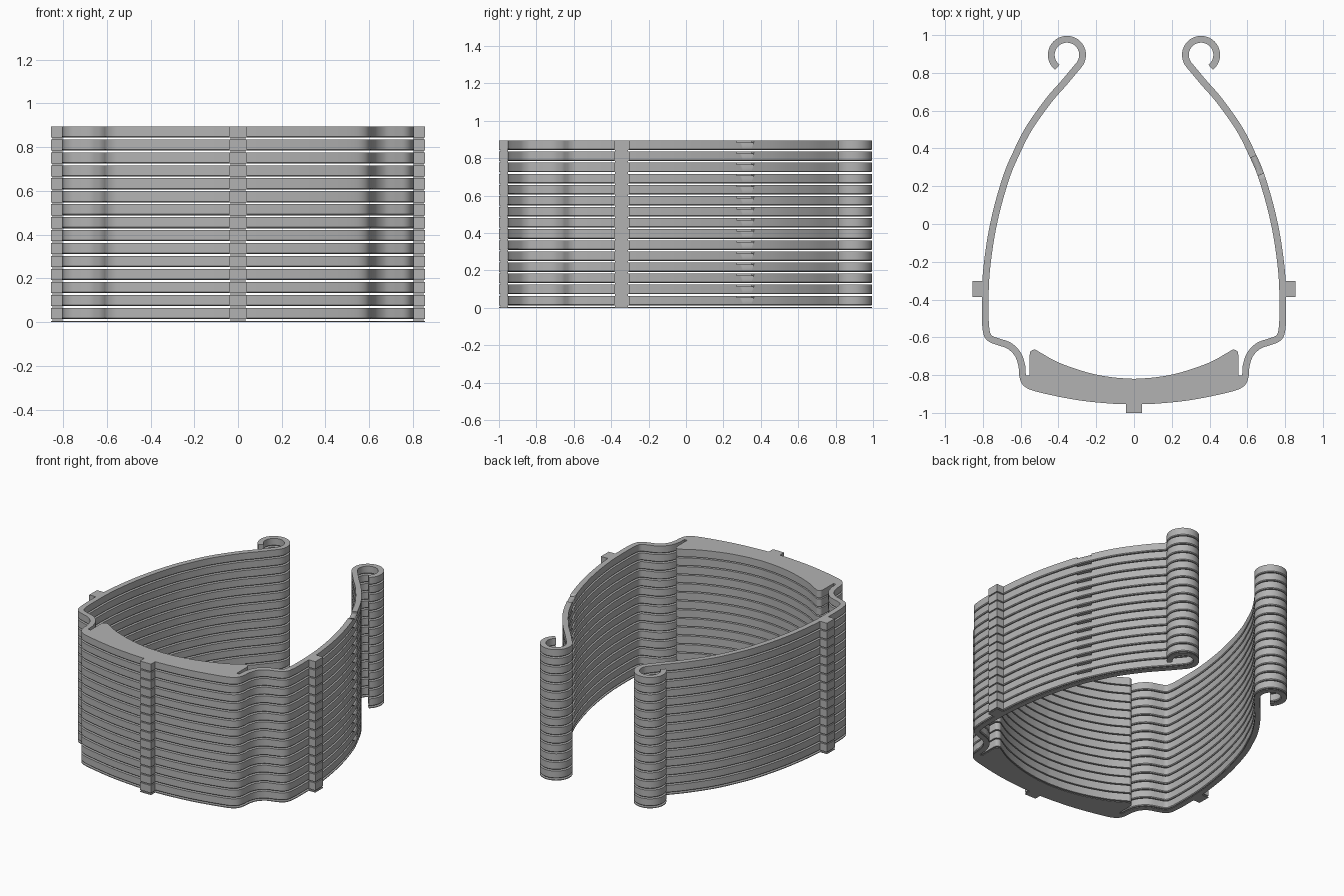
import bpy, bmesh, math
from mathutils import Vector

if "Cube" in bpy.data.objects:
    bpy.data.objects.remove(bpy.data.objects["Cube"], do_unlink=True)

LAYERS, PITCH, THICK, SHEET = 15, 0.0593, 0.051, 0.0055
BASE = SHEET + PITCH - THICK          # underside of the lowest band
HALF = 0.018                          # half the strip width
CHAMFER = 0.005

grey = bpy.data.materials.new("plain grey")
grey.use_nodes = True
grey.diffuse_color = (0.45, 0.45, 0.45, 1)
grey.node_tree.nodes["Principled BSDF"].inputs["Base Color"].default_value = (0.45, 0.45, 0.45, 1)


def smooth_path(points, steps=6):
    """Catmull-Rom curve through the points."""
    p = [Vector(q) for q in points]
    p = [2 * p[0] - p[1]] + p + [2 * p[-1] - p[-2]]
    out = []
    for a, b, c, d in zip(p, p[1:], p[2:], p[3:]):
        for i in range(steps):
            t = i / steps
            out.append(0.5 * (2 * b + (c - a) * t + (2 * a - 5 * b + 4 * c - d) * t * t
                              + (3 * b - a - 3 * c + d) * t ** 3))
    return out + [p[-2]]


def mirrored(path):
    """Join a half path ending on x = 0 with its mirror image."""
    return path + [Vector((-q.x, q.y)) for q in reversed(path[:-1])]


def ribbon(path, half, trim=0.0):
    """Closed outline of a strip following the path."""
    left, right = [], []
    for i, q in enumerate(path):
        t = (path[min(i + 1, len(path) - 1)] - path[max(i - 1, 0)]).normalized()
        n = Vector((-t.y, t.x))
        q = q + t * trim if i == 0 else q - t * trim if i == len(path) - 1 else q
        left.append(q + n * half)
        right.append(q - n * half)
    return left + right[::-1]


def loft(name, rings):
    """Solid through equal-length outlines given as (outline, z)."""
    bm = bmesh.new()
    loops = [[bm.verts.new((q[0], q[1], z)) for q in ring] for ring, z in rings]
    bm.faces.new(loops[0][::-1])
    bm.faces.new(loops[-1])
    for low, high in zip(loops, loops[1:]):
        for i in range(len(low)):
            j = (i + 1) % len(low)
            bm.faces.new((low[i], low[j], high[j], high[i]))
    bmesh.ops.recalc_face_normals(bm, faces=bm.faces)
    mesh = bpy.data.meshes.new(name)
    bm.to_mesh(mesh)
    bm.free()
    mesh.materials.append(grey)
    obj = bpy.data.objects.new(name, mesh)
    bpy.context.collection.objects.link(obj)
    bpy.ops.object.select_all(action="DESELECT")
    obj.select_set(True)
    bpy.context.view_layer.objects.active = obj
    bpy.ops.object.shade_smooth_by_angle(angle=math.radians(30))
    return obj


def box(name, x0, x1, y0, y1, z0, z1):
    ring = [(x0, y0), (x1, y0), (x1, y1), (x0, y1)]
    return loft(name, [(ring, z0), (ring, z1)])


def stack(obj):
    mod = obj.modifiers.new("stack", "ARRAY")
    mod.count = LAYERS
    mod.use_relative_offset = False
    mod.use_constant_offset = True
    mod.constant_offset_displace = (0, 0, PITCH)


# Half path of the strip: end hook, arm, stepped shoulder, front bow
hook = [Vector((0.355 + 0.083 * math.cos(a), 0.895 + 0.083 * math.sin(a)))
        for a in [math.radians(-52 + 274 * i / 28) for i in range(29)]]
arm = smooth_path([
    hook[-1], (0.37, 0.748), (0.455, 0.65), (0.56, 0.5), (0.63, 0.36), (0.672, 0.26),
    (0.72, 0.1), (0.757, -0.07), (0.783, -0.27), (0.788, -0.45), (0.783, -0.56),
    (0.765, -0.603), (0.72, -0.623), (0.66, -0.645), (0.615, -0.69), (0.594, -0.75),
    (0.59, -0.8), (0.57, -0.845), (0.5, -0.873), (0.3, -0.914), (0.12, -0.933), (0, -0.937)])
strip = mirrored(hook + arm[1:])
full, slim = ribbon(strip, HALF), ribbon(strip, HALF - CHAMFER, CHAMFER)

# Front pad filling the bow, with rounded tips beside a narrow slot
pad_inner = smooth_path([(0.553, -0.7), (0.548, -0.675), (0.525, -0.665), (0.5, -0.678),
                         (0.4, -0.733), (0.25, -0.785), (0.12, -0.811), (0, -0.82)])
pad_outer = [Vector(q) for q in [(0, -0.93), (0.12, -0.925), (0.3, -0.905), (0.5, -0.865),
                                 (0.575, -0.83), (0.575, -0.803), (0.553, -0.803)]]
pad_ring = mirrored(pad_inner) + [Vector((-q.x, q.y)) for q in pad_outer[:0:-1]] + pad_outer

# Bottom sheet
loft("base_sheet", [(full, 0), (full, SHEET)])
loft("base_pad_sheet", [(pad_ring, 0), (pad_ring, SHEET)])

# Stacked bands, each with a shallow notch on top of the left arm
top = BASE + THICK
band = loft("bands", [(slim, BASE), (full, BASE + CHAMFER), (full, top)])
cutter = box("notch_cutter", -0.06, 0.06, -0.05, 0.05, -0.01, 0.01)
cutter.location = (0.652, 0.31, top)
cutter.rotation_euler.z = math.radians(22)
cutter.hide_render = True
cutter.hide_set(True)
cut = band.modifiers.new("notch", "BOOLEAN")
cut.operation = "DIFFERENCE"
cut.object = cutter
stack(band)
stack(loft("front_pads", [(pad_ring, BASE), (pad_ring, top)]))

# Tabs on each band, with narrower spacers filling the gaps between them
spots = {"front": (-0.042, 0.042, -1.0, -0.945),
         "left": (0.795, 0.855, -0.386, -0.302),
         "right": (-0.855, -0.795, -0.386, -0.302)}
for side, (x0, x1, y0, y1) in spots.items():
    stack(box(side + "_tabs", x0, x1, y0, y1, BASE, top))
    box(side + "_base_tab", x0, x1, y0, y1, 0, SHEET)
    e = 0.007
    stack(box(side + "_spacers", x0 + e, x1 - e, y0 + e, y1 - e, SHEET, BASE))
